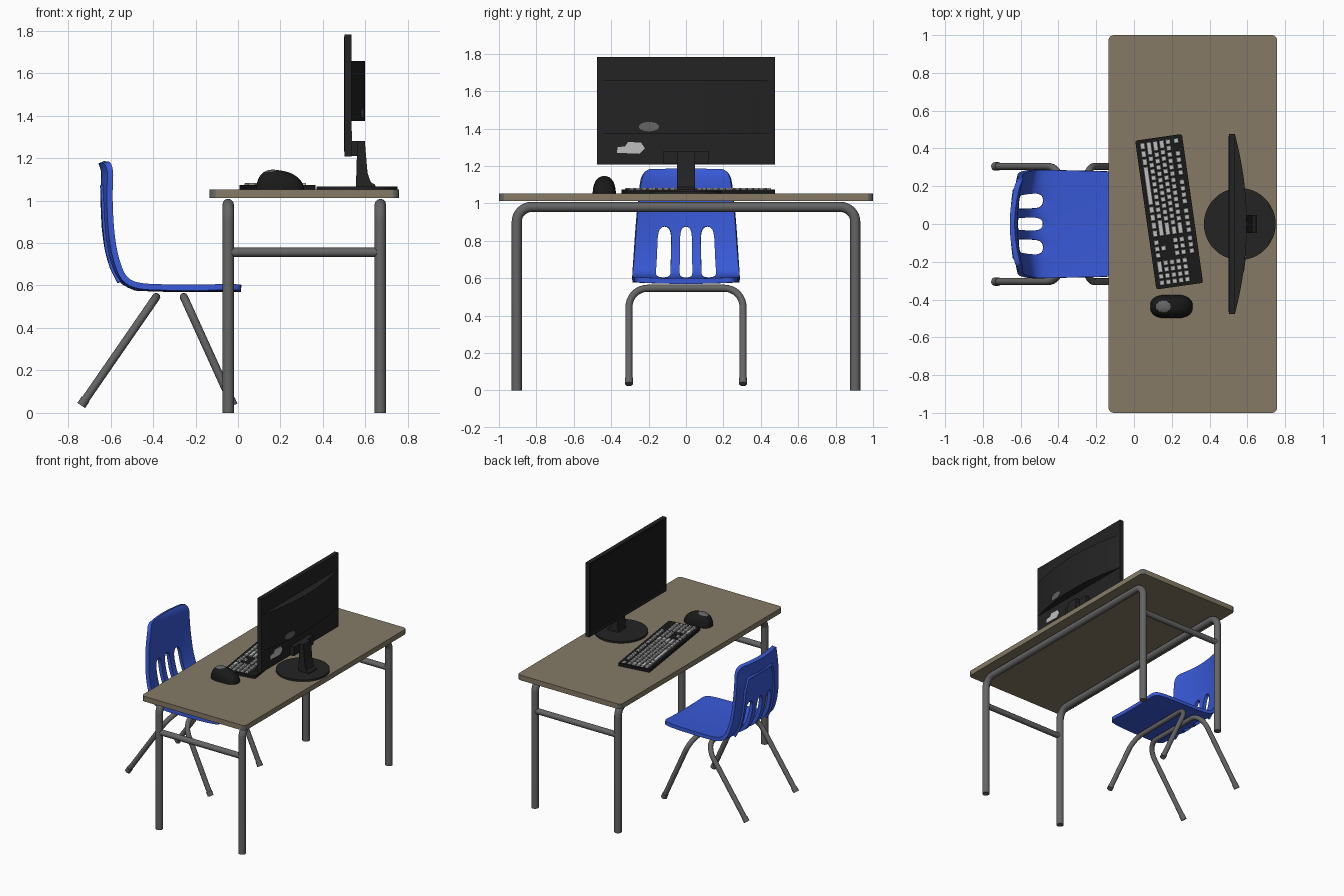
import bpy, bmesh, math
from mathutils import Matrix, Vector

if "Cube" in bpy.data.objects:
    bpy.data.objects.remove(bpy.data.objects["Cube"])


def material(name, rgb):
    m = bpy.data.materials.new(name)
    m.diffuse_color = (*rgb, 1)
    m.use_nodes = True
    m.node_tree.nodes["Principled BSDF"].inputs["Base Color"].default_value = m.diffuse_color
    return m


BROWN = material("desk_brown", (0.235, 0.195, 0.13))
STEEL = material("steel_grey", (0.13, 0.13, 0.13))
BLUE = material("chair_blue", (0.04, 0.10, 0.68))
BLACK = material("monitor_black", (0.017, 0.017, 0.017))
DARK = material("screen_black", (0.010, 0.010, 0.010))
LIGHT = material("key_grey", (0.52, 0.52, 0.52))


def finish(ob, angle=35):
    """Apply modifiers / curves and smooth everything but sharp edges."""
    bpy.ops.object.select_all(action='DESELECT')
    ob.select_set(True)
    bpy.context.view_layer.objects.active = ob
    bpy.ops.object.convert(target='MESH')
    bpy.ops.object.shade_smooth_by_angle(angle=math.radians(angle))
    return ob


def from_bmesh(name, bm, *mats):
    me = bpy.data.meshes.new(name)
    bm.to_mesh(me)
    bm.free()
    for m in mats:
        me.materials.append(m)
    ob = bpy.data.objects.new(name, me)
    bpy.context.collection.objects.link(ob)
    return ob


def add_box(bm, lo, hi):
    lo, hi = Vector(lo), Vector(hi)
    mat = Matrix.Translation((lo + hi) / 2) @ Matrix.Diagonal((*(hi - lo), 1))
    return bmesh.ops.create_cube(bm, size=1, matrix=mat)['verts']


def box(name, lo, hi, mat):
    bm = bmesh.new()
    add_box(bm, lo, hi)
    return from_bmesh(name, bm, mat)


def prism(name, pts, offset, mat):
    """Extrude a 3D outline along an offset vector."""
    bm = bmesh.new()
    f = bm.faces.new([bm.verts.new(p) for p in pts])
    new = bmesh.ops.extrude_face_region(bm, geom=[f])['geom']
    bmesh.ops.translate(bm, vec=offset, verts=[v for v in new if isinstance(v, bmesh.types.BMVert)])
    bmesh.ops.recalc_face_normals(bm, faces=bm.faces)
    return finish(from_bmesh(name, bm, mat))


def tube(name, pts, radius, mat):
    cu = bpy.data.curves.new(name, 'CURVE')
    cu.dimensions = '3D'
    cu.bevel_depth, cu.bevel_resolution, cu.use_fill_caps = radius, 4, True
    sp = cu.splines.new('POLY')
    sp.points.add(len(pts) - 1)
    for p, co in zip(sp.points, pts):
        p.co = (*co, 1)
    cu.materials.append(mat)
    ob = bpy.data.objects.new(name, cu)
    bpy.context.collection.objects.link(ob)
    return finish(ob, 50)


def u_path(half, top, bottom, r, x_at):
    """Inverted U in y/z with rounded corners; x_at(z) leans it."""
    arc = [(half - r + r * math.cos(a), top - r + r * math.sin(a))
           for a in [math.pi / 2 * i / 8 for i in range(9)]]
    side = [(half, bottom)] + arc
    path = side + [(-y, z) for y, z in reversed(side)]
    return [(x_at(z), y, z) for y, z in path]


# Desk top, with grey rounded corner pieces
bm = bmesh.new()
add_box(bm, (-0.135, -1, 1.012), (0.758, 1, 1.052))
upright = [e for e in bm.edges if abs(e.verts[0].co.z - e.verts[1].co.z) > 0.01]
bmesh.ops.bevel(bm, geom=upright, offset=0.028, segments=5, profile=0.5, affect='EDGES')
bm.normal_update()
for f in bm.faces:
    if abs(f.normal.x) > 0.05 and abs(f.normal.y) > 0.05:
        f.material_index = 1
finish(from_bmesh("desk_top", bm, BROWN, STEEL))

# Desk frame: two U tubes and two cross bars
for name, x in (("front_desk_frame", -0.046), ("rear_desk_frame", 0.67)):
    tube(name, u_path(0.905, 0.981, 0, 0.08, lambda z: x), 0.027, STEEL)
for name, y in (("right_cross_bar", -0.905), ("left_cross_bar", 0.905)):
    tube(name, [(-0.046, y, 0.756), (0.67, y, 0.756)], 0.022, STEEL)

# Chair legs and feet
for name, xt, xf in (("rear_chair_legs", -0.385, -0.735), ("front_chair_legs", -0.255, -0.025)):
    lean = lambda z: xf + (xt - xf) * (z - 0.04) / (0.546 - 0.04)
    tube(name, u_path(0.305, 0.546, 0.04, 0.1, lean), 0.019, STEEL)
    for s in (-1, 1):
        tube(name + "_foot", [(lean(z), 0.305 * s, z) for z in (0.035, 0.065)], 0.022, STEEL)

# Chair shell: side profile (x, z, half width) swept across, slots left open
PROFILE = [(0.015, 0.583, 0.25), (-0.03, 0.585, 0.272), (-0.15, 0.583, 0.28), (-0.33, 0.583, 0.283),
           (-0.48, 0.588, 0.287), (-0.555, 0.62, 0.287), (-0.595, 0.69, 0.28), (-0.618, 0.78, 0.274),
           (-0.629, 0.88, 0.267), (-0.634, 0.98, 0.258), (-0.634, 1.07, 0.248),
           (-0.628, 1.14, 0.24), (-0.645, 1.18, 0.215)]
COLS = [-1, -0.8, -0.565, -0.29, -0.12, 0.12, 0.29, 0.565, 0.8, 1]


def shell(row, t):
    x, z, w = PROFILE[row]
    k = min(1, max(0, (row - 3) / 3))
    return Vector((x + 0.03 * k * t * t, t * w, z + 0.008 * (1 - k) * t * t))


bm = bmesh.new()
grid = [[bm.verts.new(shell(r, t)) for t in COLS] for r in range(len(PROFILE))]
for r in range(len(PROFILE) - 1):
    for c in range(len(COLS) - 1):
        if not (4 <= r <= 7 and c in (2, 4, 6)):
            bm.faces.new((grid[r][c], grid[r][c + 1], grid[r + 1][c + 1], grid[r + 1][c]))
bmesh.ops.recalc_face_normals(bm, faces=bm.faces)
seat = from_bmesh("chair_seat_and_back", bm, BLUE)
sub = seat.modifiers.new("smooth", 'SUBSURF')
sub.levels = sub.render_levels = 3
sol = seat.modifiers.new("thickness", 'SOLIDIFY')
sol.thickness, sol.offset = 0.028, 0
finish(seat, 50)

# Arched ridge on the rear of the backrest
side = [shell(r, -0.68) for r in range(5, 10)] + [shell(10, t) for t in (-0.58, -0.45)]
ridge = side + [Vector((p.x, -p.y, p.z)) for p in reversed(side)]
tube("backrest_ridge", [p + Vector((-0.012, 0, -0.006)) for p in ridge], 0.011, BLUE)

# Monitor: panel, screen, bulged rear, bracket, neck, base
box("monitor_panel", (0.502, -0.476, 1.207), (0.535, 0.476, 1.783), BLACK)
box("screen", (0.499, -0.466, 1.23), (0.503, 0.466, 1.773), DARK)


def bulge(y):
    return 0.534 + 0.063 * (1 - (y / 0.476) ** 2)


ys = [0.476 * (i / 16 - 1) for i in range(33)]
prism("monitor_rear", [(bulge(y), y, 1.374) for y in ys], (0, 0, 0.283), BLACK)
box("neck_bracket", (0.53, -0.12, 1.21), (0.566, 0.12, 1.28), BLACK)
NECK = [(0.555, 1.06), (0.65, 1.06), (0.645, 1.075), (0.625, 1.087), (0.61, 1.13), (0.597, 1.28), (0.562, 1.28)]
prism("monitor_neck", [(x, -0.047, z) for x, z in NECK], (0, 0.094, 0), BLACK)
ring = [2 * math.pi * i / 64 for i in range(64)]
prism("monitor_base", [(0.56 + 0.19 * math.cos(a), 0.19 * math.sin(a), 1.052) for a in ring], (0, 0, 0.014), BLACK)

# Plain labels on the monitor rear
spot = [(-0.198 + 0.054 * math.cos(a), 1.41 + 0.025 * math.sin(a)) for a in ring[::2]]
prism("grey_label", [(bulge(y) - 0.001, y, z) for y, z in spot], (0.004, 0, 0), STEEL)
patch = [(-0.37, 1.27), (-0.25, 1.265), (-0.22, 1.295), (-0.24, 1.325), (-0.31, 1.328), (-0.325, 1.305), (-0.365, 1.3)]
prism("white_label", [(0.534, y, z) for y, z in patch], (0.004, 0, 0), LIGHT)

# Keyboard: local u runs toward -y, local v away from the chair
place = Matrix.Translation((0.186, 0.065, 1.052)) @ Matrix.Rotation(math.radians(8.1), 4, 'Z')
bm = bmesh.new()
add_box(bm, (-0.125, -0.398, 0), (0.125, 0.398, 0.022))
bmesh.ops.bevel(bm, geom=[e for e in bm.edges if abs(e.verts[0].co.z - e.verts[1].co.z) > 0.01],
                offset=0.012, segments=3, profile=0.5, affect='EDGES')
body = from_bmesh("keyboard_body", bm, DARK)
body.matrix_world = place
finish(body)

# Key rows from the chair outward; negative widths are gaps
ROWS = [[1.25] * 3 + [6.25] + [1.25] * 4 + [-0.3, 1, 1, 1, -0.3, 2, 1, 1],
        [2.25] + [1] * 10 + [2.75, -1.3, 1, -1.3, 1, 1, 1, 1],
        [1.75] + [1] * 11 + [2.25, -3.6, 1, 1, 1, 1],
        [1.5] + [1] * 12 + [1.5, -0.3, 1, 1, 1, -0.3, 1, 1, 1, 1],
        [1] * 13 + [2, -0.3, 1, 1, 1, -0.3, 1, 1, 1, 1],
        [1, -1] + [1] * 4 + [-0.5] + [1] * 4 + [-0.5] + [1] * 4 + [-0.3, 1, 1, 1]]
P = 0.034
bm = bmesh.new()
for i, row in enumerate(ROWS):
    v = -0.107 + i * P + (0.01 if i == 5 else 0)
    u = 0.384
    for w in row:
        if w > 0:
            verts = add_box(bm, (v + 0.003, u - w * P + 0.003, 0.018), (v + P - 0.003, u - 0.003, 0.031))
            mid = sum((q.co for q in verts), Vector()) / 8
            for q in verts:
                if q.co.z > 0.03:
                    q.co.x -= math.copysign(0.003, q.co.x - mid.x)
                    q.co.y -= math.copysign(0.003, q.co.y - mid.y)
        u -= abs(w) * P
keys = from_bmesh("keyboard_keys", bm, LIGHT)
keys.matrix_world = place

# Mouse: flattened, squared-off dome with a grey patch on top
bm = bmesh.new()
bmesh.ops.create_uvsphere(bm, u_segments=64, v_segments=40, radius=1)
for v in bm.verts:
    x, y, z = v.co
    sx = math.copysign(abs(x) ** 0.75, x)
    sy = math.copysign(abs(y) ** 0.8, y) * (0.93 + 0.07 * abs(sx))
    v.co = (0.198 + 0.112 * sx, -0.437 + 0.066 * sy, 1.052 + 0.09 * max(z, 0) * (1 - 0.2 * sx))
bmesh.ops.remove_doubles(bm, verts=bm.verts, dist=0.0001)
for f in bm.faces:
    c = f.calc_center_median()
    if c.z > 1.08 and ((c.x - 0.155) / 0.038) ** 2 + ((c.y + 0.437) / 0.031) ** 2 < 1:
        f.material_index = 1
finish(from_bmesh("mouse", bm, DARK, STEEL), 50)
